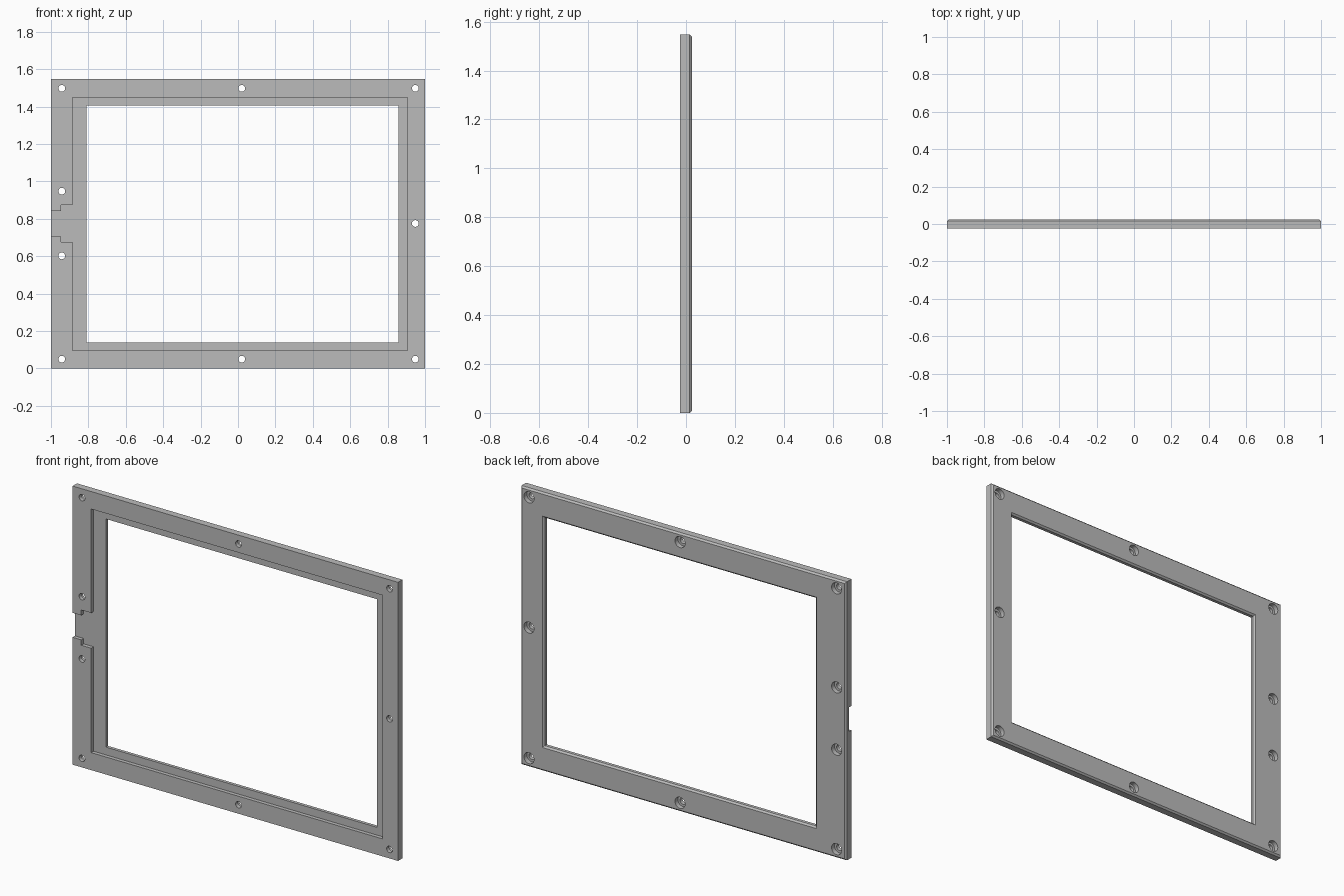
import bpy, bmesh, math

if "Cube" in bpy.data.objects:
    bpy.data.objects.remove(bpy.data.objects["Cube"])

FRONT, BACK = -0.024, 0.024
BEVEL = 0.009
RECESS = 0.021
HEIGHT = 1.547

grey = bpy.data.materials.new("plain grey")
grey.use_nodes = True
colour = (0.5, 0.5, 0.5, 1)
grey.diffuse_color = colour
grey.node_tree.nodes["Principled BSDF"].inputs["Base Color"].default_value = colour


def rect(x0, x1, z0, z1, grow=0):
    x0, x1, z0, z1 = x0 - grow, x1 + grow, z0 - grow, z1 + grow
    return [(x0, z0), (x1, z0), (x1, z1), (x0, z1)]


def circle(x, z, r, n=32):
    return [(x + r * math.cos(i * math.tau / n), z + r * math.sin(i * math.tau / n))
            for i in range(n)]


def loft(bm, sections, ring=False):
    """Join (outline, y) sections; a ring closes on itself, otherwise cap the ends."""
    loops = [[bm.verts.new((x, y, z)) for x, z in pts] for pts, y in sections]
    pairs = list(zip(loops, loops[1:]))
    if ring:
        pairs.append((loops[-1], loops[0]))
    else:
        bm.faces.new(loops[0])
        bm.faces.new(loops[-1])
    for a, b in pairs:
        for i in range(len(a)):
            j = (i + 1) % len(a)
            bm.faces.new((a[i], a[j], b[j], b[i]))


def make(name, bm):
    bmesh.ops.recalc_face_normals(bm, faces=bm.faces[:])
    mesh = bpy.data.meshes.new(name)
    bm.to_mesh(mesh)
    bm.free()
    mesh.materials.append(grey)
    obj = bpy.data.objects.new(name, mesh)
    bpy.context.collection.objects.link(obj)
    return obj


# Frame body with bevelled rear edges, outside and around the opening
outer = (-1, 1, 0, HEIGHT)
opening = (-0.81, 0.857, 0.14, 1.407)
bm = bmesh.new()
loft(bm, [(rect(*outer), FRONT),
          (rect(*outer), BACK - BEVEL),
          (rect(*outer, -BEVEL), BACK),
          (rect(*opening, BEVEL), BACK),
          (rect(*opening), BACK - BEVEL),
          (rect(*opening), FRONT)], ring=True)
frame = make("bezel_frame", bm)

# Front recess with its stepped side notch
left, right, low, high = -0.885, 0.906, 0.097, 1.45
step = -0.947
outline = [(left, low), (right, low), (right, high), (left, high),
           (left, 0.873), (step, 0.873), (step, 0.843), (-1.1, 0.843),
           (-1.1, 0.707), (step, 0.707), (step, 0.677), (left, 0.677)]
bm = bmesh.new()
loft(bm, [(outline, FRONT - 0.05), (outline, FRONT + RECESS)])
recess = make("recess_cutter", bm)

# Screw holes, counterbored from the rear
bottom, top = 0.05, 1.498
screws = [(x, z) for x in (-0.942, 0.02, 0.948) for z in (bottom, top)]
screws += [(-0.942, 0.948), (-0.942, 0.602), (0.948, 0.775)]
bm = bmesh.new()
for x, z in screws:
    small, large = circle(x, z, 0.018), circle(x, z, 0.031)
    loft(bm, [(small, FRONT - 0.05), (small, BACK - 0.026),
              (large, BACK - 0.026), (large, BACK + 0.05)])
holes = make("screw_hole_cutter", bm)

# Cut the frame, then discard the cutters
for cutter in (recess, holes):
    cutter.hide_render = True
    mod = frame.modifiers.new(cutter.name, "BOOLEAN")
    mod.operation = "DIFFERENCE"
    mod.solver = "EXACT"
    mod.object = cutter
bpy.context.view_layer.update()
cut = bpy.data.meshes.new_from_object(
    frame.evaluated_get(bpy.context.evaluated_depsgraph_get()))
frame.modifiers.clear()
frame.data = cut
for cutter in (recess, holes):
    bpy.data.objects.remove(cutter)

bpy.ops.object.select_all(action="DESELECT")
frame.select_set(True)
bpy.context.view_layer.objects.active = frame
bpy.ops.object.shade_smooth_by_angle(angle=math.radians(30))
